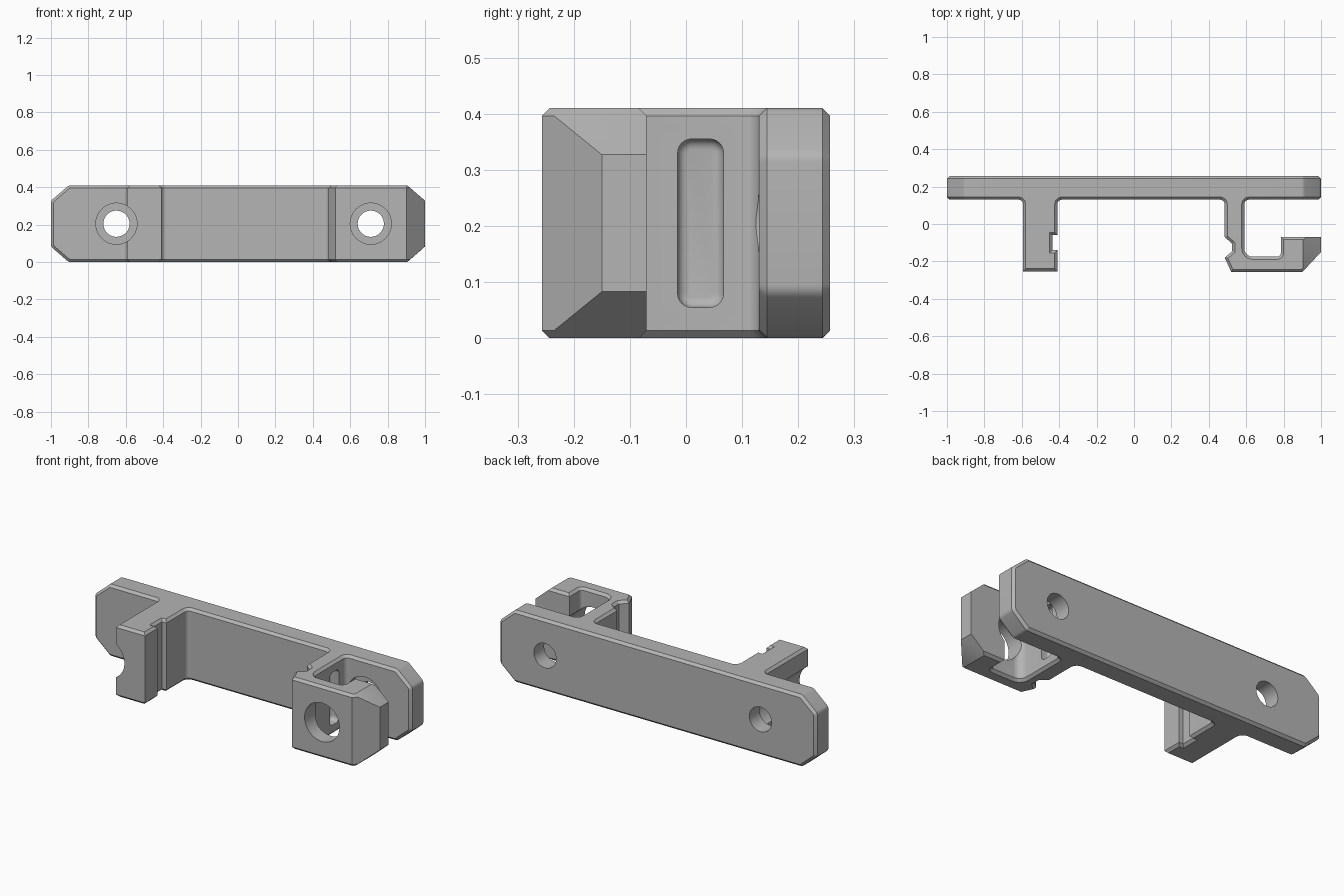
import bpy, bmesh, math
from mathutils import Vector

if "Cube" in bpy.data.objects:
    bpy.data.objects.remove(bpy.data.objects["Cube"], do_unlink=True)

HEIGHT, BACK, RIM = 0.41, 0.257, 0.014
MID = HEIGHT / 2

grey = bpy.data.materials.new("plain_grey")
grey.use_nodes = True
grey.diffuse_color = (0.46, 0.46, 0.46, 1)
grey.node_tree.nodes["Principled BSDF"].inputs["Base Color"].default_value = (0.46, 0.46, 0.46, 1)


def rounded(points, steps=6):
    """Outline from (u, v) corners; an optional third value rounds the corner."""
    out = []
    for i, corner in enumerate(points):
        p = Vector(corner[:2])
        if len(corner) == 2:
            out.append(p)
            continue
        a = (Vector(points[i - 1][:2]) - p).normalized()
        b = (Vector(points[(i + 1) % len(points)][:2]) - p).normalized()
        half, r = a.angle(b) / 2, corner[2]
        centre = p + (a + b).normalized() * r / math.sin(half)
        start, end = p + a * r / math.tan(half) - centre, p + b * r / math.tan(half) - centre
        sweep = math.pi - 2 * half
        for k in range(steps + 1):
            t = k / steps
            out.append(centre + (start * math.sin((1 - t) * sweep) + end * math.sin(t * sweep)) / math.sin(sweep))
    return out


def circle(u, v, r, n=64):
    return [Vector((u + r * math.cos(math.tau * i / n), v + r * math.sin(math.tau * i / n))) for i in range(n)]


def prism(name, outline, axis, lo, hi, bevel=0, segments=1, ends=(True, True)):
    """Extrude an outline along an axis and bevel the rims of the chosen ends."""
    place = {"x": lambda p, w: (w, p.x, p.y),
             "y": lambda p, w: (p.x, w, p.y),
             "z": lambda p, w: (p.x, p.y, w)}[axis]
    bm = bmesh.new()
    low = [bm.verts.new(place(p, lo)) for p in outline]
    high = [bm.verts.new(place(p, hi)) for p in outline]
    caps = [bm.faces.new(low), bm.faces.new(high)]
    for i in range(len(outline)):
        bm.faces.new((low[i - 1], low[i], high[i], high[i - 1]))
    bmesh.ops.recalc_face_normals(bm, faces=bm.faces[:])
    if bevel:
        rims = [e for cap, use in zip(caps, ends) if use for e in cap.edges]
        bmesh.ops.bevel(bm, geom=rims, offset=bevel, segments=segments, profile=0.5,
                        affect="EDGES", clamp_overlap=False)
    mesh = bpy.data.meshes.new(name)
    bm.to_mesh(mesh)
    bm.free()
    mesh.materials.append(grey)
    obj = bpy.data.objects.new(name, mesh)
    bpy.context.collection.objects.link(obj)
    return obj


def combine(target, other, operation):
    """Apply a boolean and discard the second solid."""
    mod = target.modifiers.new("join", "BOOLEAN")
    mod.operation, mod.object, mod.solver = operation, other, "EXACT"
    bpy.context.view_layer.objects.active = target
    bpy.ops.object.modifier_apply(modifier=mod.name)
    bpy.data.objects.remove(other, do_unlink=True)


# Long back plate with clipped corners
cut_x, cut_z = 0.905, 0.082
plate = prism("mounting_bracket", rounded([
    (-cut_x, 0, 0.03), (cut_x, 0, 0.03), (1, cut_z, 0.03), (1, HEIGHT - cut_z, 0.03),
    (cut_x, HEIGHT, 0.03), (-cut_x, HEIGHT, 0.03), (-1, HEIGHT - cut_z, 0.03), (-1, cut_z, 0.03),
], 4), "y", 0.13, BACK, RIM)

# Straight arm with a square notch on its inner side
arm = prism("straight_arm", rounded([
    (-0.64, 0.2), (-0.64, 0.13), (-0.593, 0.13, 0.025), (-0.593, -BACK + 0.004), (-0.41, -BACK + 0.004),
    (-0.41, -0.14), (-0.437, -0.14), (-0.437, -0.06), (-0.41, -0.06),
    (-0.41, 0.13, 0.025), (-0.365, 0.13), (-0.365, 0.2),
]), "z", 0, HEIGHT, RIM)

# Hooked arm with a vee notch and a raised lip
hook = prism("hooked_arm", rounded([
    (0.44, 0.2), (0.44, 0.13), (0.485, 0.13, 0.025), (0.485, -0.07), (0.525, -0.105),
    (0.525, -0.145), (0.485, -0.18), (0.52, -BACK), (0.9, -BACK), (1, -0.15), (1, -0.07),
    (0.785, -0.07), (0.785, -0.175, 0.02), (0.59, -0.175, 0.045), (0.59, 0.13, 0.025),
    (0.635, 0.13), (0.635, 0.2),
]), "z", 0, HEIGHT, RIM)

# Clip the lip's upper and lower corners
tip = prism("tip_limit", rounded([
    (0, -0.1), (0.79, -0.1), (1.14, MID), (0.79, HEIGHT + 0.1), (0, HEIGHT + 0.1),
]), "y", -0.5, 0.5)
combine(hook, tip, "INTERSECT")

# Long rounded pocket in the hooked arm's wall
pocket = prism("pocket_cutter", rounded([
    (-0.015, 0.055, 0.025), (0.067, 0.055, 0.025), (0.067, 0.355, 0.025), (-0.015, 0.355, 0.025),
]), "x", 0.54, 0.64, 0.018, 4, (True, False))
combine(hook, pocket, "DIFFERENCE")

combine(plate, arm, "UNION")
combine(plate, hook, "UNION")

# Bolt holes with wide head clearance from the front
for x in (-0.65, 0.71):
    combine(plate, prism("head_cutter", circle(x, MID, 0.11), "y", -0.5, 0.165), "DIFFERENCE")
    combine(plate, prism("bolt_cutter", circle(x, MID, 0.07), "y", -0.5, 0.5), "DIFFERENCE")

bpy.ops.object.select_all(action="DESELECT")
plate.select_set(True)
bpy.context.view_layer.objects.active = plate
bpy.ops.object.shade_smooth_by_angle(angle=math.radians(30))
